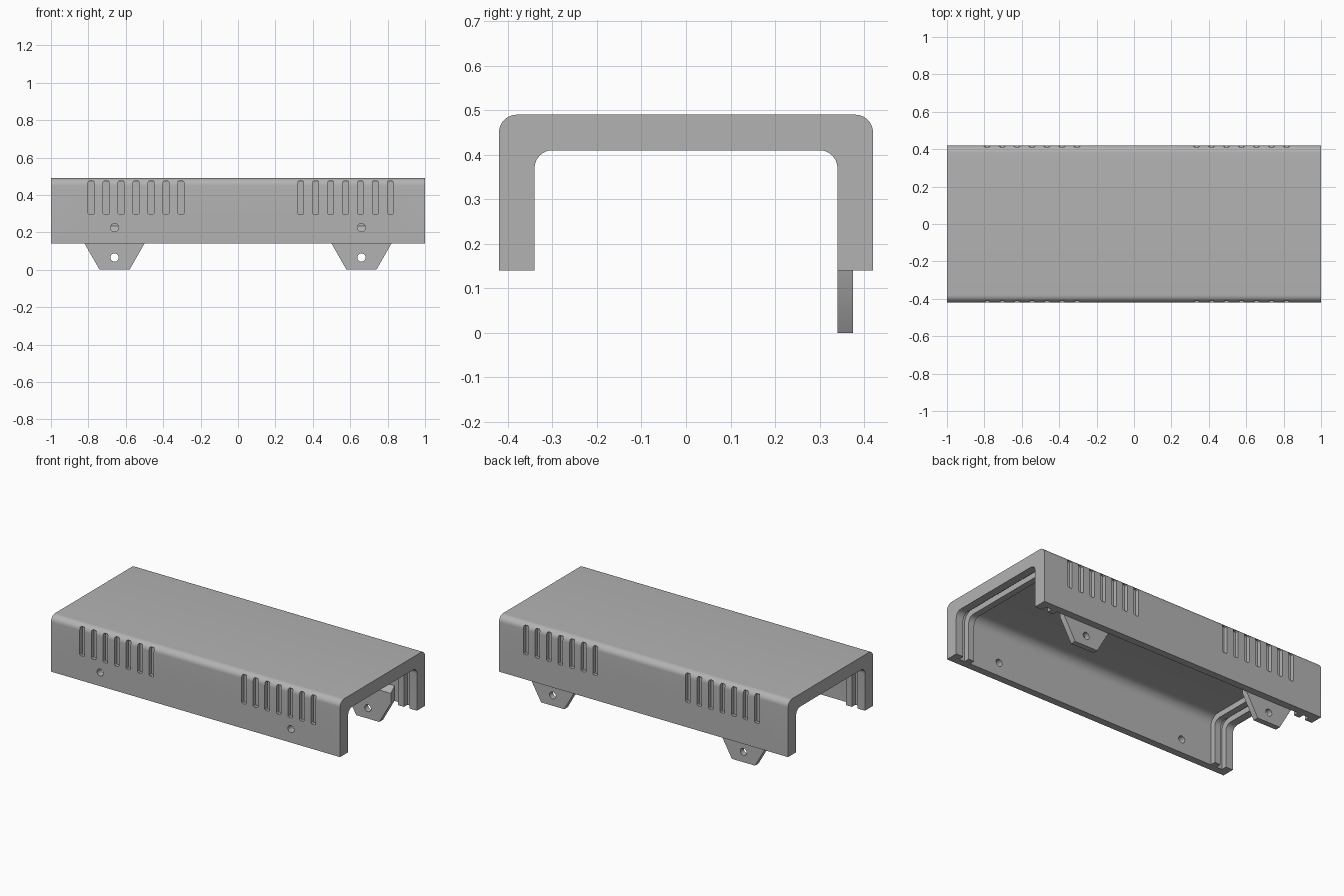
import bpy, bmesh, math
from mathutils import Matrix

cube = bpy.data.objects.get("Cube")
if cube:
    bpy.data.objects.remove(cube, do_unlink=True)

# One grey material
grey = bpy.data.materials.new("plain_grey")
grey.use_nodes = True
colour = (0.45, 0.45, 0.45, 1)
grey.diffuse_color = colour
grey.node_tree.nodes["Principled BSDF"].inputs["Base Color"].default_value = colour

BOTTOM, TOP, HALF = 0.14, 0.49, 0.42
RIB, WALL = 0.08, 0.045


def arch(half, low, high, radius, steps=10):
    """Outline (y, z) of an upright rectangle with two rounded top corners."""
    pts = [(half, low)]
    for side, start in ((1, 0), (-1, math.pi / 2)):
        for i in range(steps + 1):
            a = start + math.pi / 2 * i / steps
            pts.append((side * (half - radius) + radius * math.cos(a),
                        high - radius + radius * math.sin(a)))
    return pts + [(-half, low)]


def finish(name, bm):
    bmesh.ops.recalc_face_normals(bm, faces=bm.faces)
    mesh = bpy.data.meshes.new(name)
    bm.to_mesh(mesh)
    bm.free()
    mesh.materials.append(grey)
    obj = bpy.data.objects.new(name, mesh)
    bpy.context.collection.objects.link(obj)
    return obj


def prism(name, points, axis, start, end):
    """Extrude an outline along x (points are y, z) or along y (points are x, z)."""
    bm = bmesh.new()
    place = (lambda p: (start, *p)) if axis == "x" else (lambda p: (p[0], start, p[1]))
    face = bm.faces.new([bm.verts.new(place(p)) for p in points])
    new = bmesh.ops.extrude_face_region(bm, geom=[face])["geom"]
    shift = (end - start, 0, 0) if axis == "x" else (0, end - start, 0)
    bmesh.ops.translate(bm, vec=shift, verts=[v for v in new if isinstance(v, bmesh.types.BMVert)])
    return finish(name, bm)


def pin(x, y, z, radius, depth):
    """Round hole cutter lying along y."""
    bm = bmesh.new()
    bmesh.ops.create_cone(bm, cap_ends=True, segments=24, radius1=radius, radius2=radius, depth=depth,
                          matrix=Matrix.Translation((x, y, z)) @ Matrix.Rotation(math.pi / 2, 4, "X"))
    return finish("hole_cutter", bm)


def slot(x, y, depth):
    """Vent cutter: upright bar with softened corners."""
    w, low, high, c = 0.016, 0.295, 0.475, 0.006
    pts = [(x - w, low + c), (x - w + c, low), (x + w - c, low), (x + w, low + c),
           (x + w, high - c), (x + w - c, high), (x - w + c, high), (x - w, high - c)]
    return prism("vent_cutter", pts, "y", y - depth, y + depth)


def cut(obj, cutters):
    bpy.context.view_layer.objects.active = obj
    for c in cutters:
        mod = obj.modifiers.new("cut", "BOOLEAN")
        mod.operation, mod.solver, mod.object = "DIFFERENCE", "EXACT", c
        bpy.ops.object.modifier_apply(modifier=mod.name)
        bpy.data.objects.remove(c, do_unlink=True)


def shade(obj):
    bpy.ops.object.select_all(action="DESELECT")
    obj.select_set(True)
    bpy.context.view_layer.objects.active = obj
    bpy.ops.object.shade_smooth_by_angle(angle=math.radians(30))


# Cover: thick arch, hollowed thinner between the end ribs
inner = arch(HALF - RIB, BOTTOM, TOP - RIB, 0.04)
cover = prism("cover", arch(HALF, BOTTOM, TOP, 0.04) + inner[::-1], "x", -1, 1)
hollow = arch(HALF - WALL, BOTTOM - 0.1, TOP - WALL, 0.06)
spans = [(-0.87, 0.87), (-0.95, -0.91), (0.91, 0.95)]
cutters = [prism("hollow_cutter", hollow, "x", a, b) for a, b in spans]

# Screw holes in the front wall, blind vents on both walls
cutters += [pin(x, -HALF, 0.225, 0.022, 0.2) for x in (-0.66, 0.66)]
for y in (-HALF, HALF):
    for first in (-0.785, 0.335):
        cutters += [slot(first + 0.08 * i, y, 0.025) for i in range(7)]
cut(cover, cutters)
shade(cover)

# Mounting tabs inside the back wall, with a sloped top edge
for name, x in (("right_tab", -0.66), ("left_tab", 0.66)):
    outline = [(x - 0.08, 0), (x + 0.08, 0), (x + 0.16, BOTTOM), (x + 0.16, 0.235),
               (x - 0.16, 0.235), (x - 0.16, BOTTOM)]
    tab = prism(name, outline, "y", HALF - RIB, HALF - WALL)
    for v in tab.data.vertices:
        if v.co.z > 0.2 and v.co.y < 0.35:
            v.co.z = 0.2
    cut(tab, [pin(x, 0.36, 0.065, 0.022, 0.2)])
    shade(tab)
